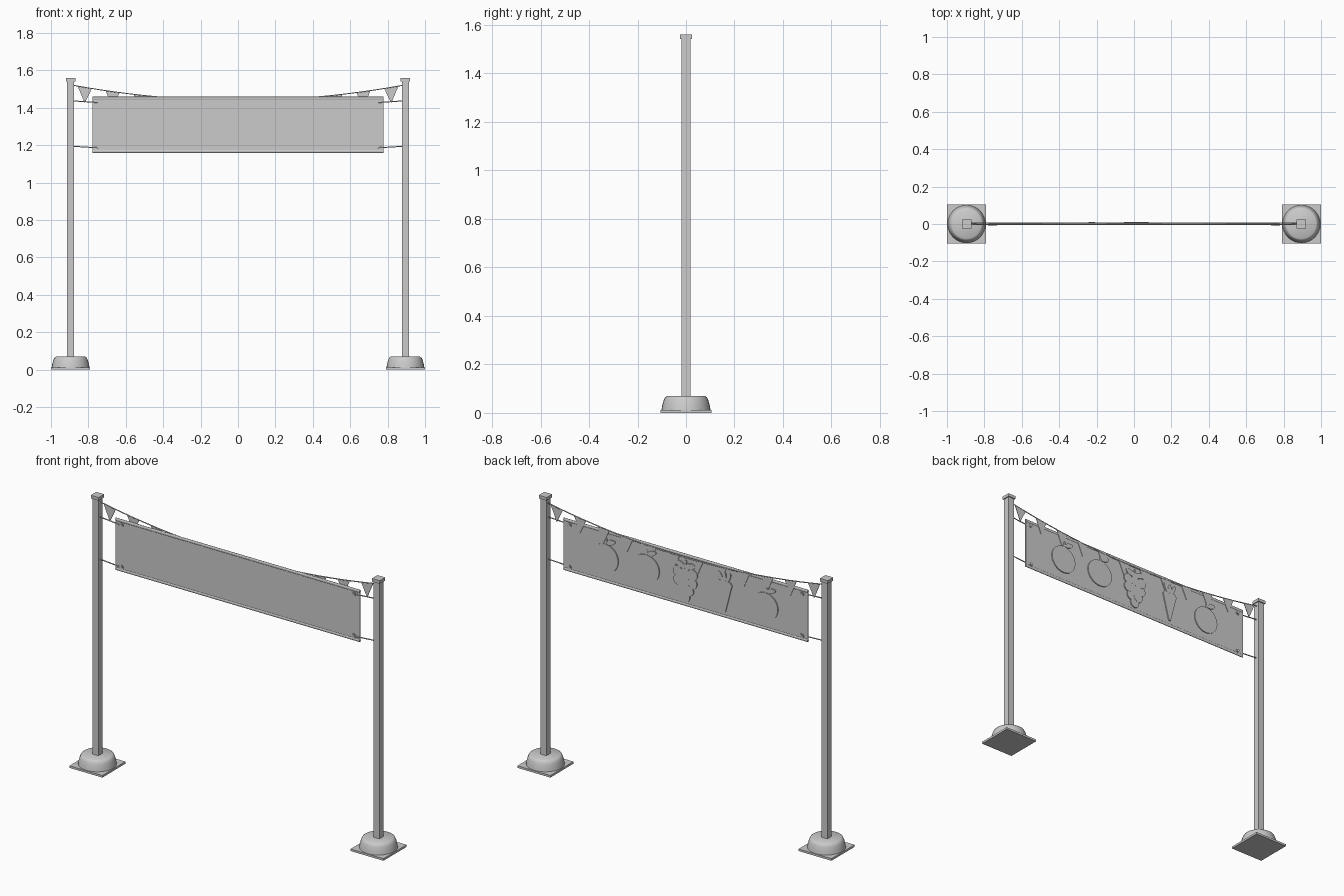
import bpy, bmesh, math
from mathutils import Vector

if "Cube" in bpy.data.objects:
    bpy.data.objects.remove(bpy.data.objects["Cube"])

grey = bpy.data.materials.new("plain grey")
grey.diffuse_color = (0.6, 0.6, 0.6, 1)
grey.use_nodes = True
grey.node_tree.nodes["Principled BSDF"].inputs["Base Color"].default_value = grey.diffuse_color


def finish(name, bm, smooth=None):
    bmesh.ops.recalc_face_normals(bm, faces=bm.faces)
    mesh = bpy.data.meshes.new(name)
    bm.to_mesh(mesh)
    bm.free()
    mesh.materials.append(grey)
    ob = bpy.data.objects.new(name, mesh)
    bpy.context.collection.objects.link(ob)
    if smooth:
        mesh.shade_smooth()
        bpy.context.view_layer.objects.active = ob
        ob.select_set(True)
        bpy.ops.object.shade_smooth_by_angle(angle=math.radians(smooth))
        ob.select_set(False)
    return ob


def box(name, center, size):
    bm = bmesh.new()
    bmesh.ops.create_cube(bm, size=1)
    for v in bm.verts:
        v.co = Vector(center) + Vector(a * b for a, b in zip(v.co, size))
    return finish(name, bm)


def lathe(name, center, profile, n=32, smooth=80):
    """Vertical turned part from (radius, z) pairs."""
    bm = bmesh.new()
    rings = [[bm.verts.new((center[0] + r * math.cos(2 * math.pi * i / n),
                            center[1] + r * math.sin(2 * math.pi * i / n), z))
              for i in range(n)] for r, z in profile]
    for a, b in zip(rings, rings[1:]):
        for i in range(n):
            bm.faces.new((a[i], a[(i + 1) % n], b[(i + 1) % n], b[i]))
    bm.faces.new(rings[0])
    bm.faces.new(rings[-1])
    return finish(name, bm, smooth)


def rope(name, points, radius):
    curve = bpy.data.curves.new(name, 'CURVE')
    curve.dimensions = '3D'
    curve.bevel_depth = radius
    curve.bevel_resolution = 1
    curve.use_fill_caps = True
    sp = curve.splines.new('POLY')
    sp.points.add(len(points) - 1)
    for p, co in zip(sp.points, points):
        p.co = (*co, 1)
    curve.materials.append(grey)
    ob = bpy.data.objects.new(name, curve)
    bpy.context.collection.objects.link(ob)
    return ob


def add_plate(bm, outline, y0, y1):
    """Extrude an (x, z) outline between two depths."""
    a = [bm.verts.new((x, y0, z)) for x, z in outline]
    b = [bm.verts.new((x, y1, z)) for x, z in outline]
    bm.faces.new(a)
    bm.faces.new(b)
    for i in range(len(a)):
        j = (i + 1) % len(a)
        bm.faces.new((a[i], a[j], b[j], b[i]))


def oval(cx, cz, rx, rz, tilt=0, n=24):
    c, s = math.cos(tilt), math.sin(tilt)
    pts = [(rx * math.cos(2 * math.pi * i / n), rz * math.sin(2 * math.pi * i / n)) for i in range(n)]
    return [(cx + x * c - z * s, cz + x * s + z * c) for x, z in pts]


POST_X = 0.895


def sag(x):
    return 1.44 + 0.104 * x * x


# Posts, feet and tie ropes on both sides
for side, s in (("left", -1), ("right", 1)):
    x = s * POST_X
    box(side + "_base_plate", (x, 0, 0.006), (0.21, 0.21, 0.012))
    lathe(side + "_base_weight", (x, 0),
          [(0.101, 0.012), (0.098, 0.03), (0.092, 0.052), (0.086, 0.065), (0.078, 0.07)])
    box(side + "_post", (x, 0, 0.805), (0.038, 0.038, 1.48))
    box(side + "_post_cap", (x, 0, 1.551), (0.05, 0.05, 0.018))
    for level, z0, z1 in (("upper", 1.438, 1.428), ("lower", 1.195, 1.186)):
        rope(f"{side}_{level}_tie", [(x, 0, z0), (s * 0.74, -0.005, z1)], 0.003)
        # Grommet passing through the banner
        bm = bmesh.new()
        for a, b in ((0.013, 0.006), (0.008, 0.009)):
            add_plate(bm, oval(s * 0.74, z1, a, a, n=16), -b, b)
        finish(f"{side}_{level}_grommet", bm, 40)

# Banner cloth with rolled hems
box("banner", (0, 0, 1.31), (1.555, 0.006, 0.296))
for name, z in (("top_hem", 1.451), ("bottom_hem", 1.168)):
    bm = bmesh.new()
    prof = [(0.0055 * math.cos(t * math.pi / 6), z + 0.009 * math.sin(t * math.pi / 6)) for t in range(12)]
    ends = [[bm.verts.new((ex, y, pz)) for y, pz in prof] for ex in (-0.778, 0.778)]
    for e in ends:
        bm.faces.new(e)
    for i in range(12):
        j = (i + 1) % 12
        bm.faces.new((ends[0][i], ends[0][j], ends[1][j], ends[1][i]))
    finish(name, bm, 50)

# Bunting line with pennants
FLAG_Y = 0.005
rope("bunting_line", [(x, FLAG_Y, sag(x)) for x in (-0.88 + 1.76 * i / 24 for i in range(25))], 0.0028)
bm = bmesh.new()
for i in range(12):
    x = (i - 5.5) * 0.149
    add_plate(bm, [(x - 0.038, sag(x - 0.038)), (x + 0.038, sag(x + 0.038)), (x, sag(x) - 0.085)],
              FLAG_Y - 0.0015, FLAG_Y + 0.0015)
finish("pennants", bm)

# Fruit and vegetable cut-outs on the rear of the banner
BACK = 0.002


def cutout(name, outlines):
    bm = bmesh.new()
    for i, o in enumerate(outlines):
        add_plate(bm, o, BACK, 0.0085 + 0.0003 * (i % 4))
    finish(name, bm)


def round_fruit(name, x, z, rx, rz):
    top = z + rz
    cutout(name, [oval(x, z, rx, rz, n=32),
                  [(x - 0.005, top - 0.01), (x + 0.005, top - 0.01), (x - 0.004, top + 0.032), (x - 0.014, top + 0.03)],
                  oval(x - 0.036, top + 0.016, 0.03, 0.014, -0.35, 14)])


round_fruit("first_apple", 0.51, 1.30, 0.083, 0.082)
round_fruit("second_apple", 0.25, 1.31, 0.085, 0.08)
round_fruit("orange", -0.51, 1.295, 0.08, 0.08)

# Grape bunch in narrowing rows
grapes = [oval(0, 1.30, 0.042, 0.07)]
for z, xs in ((1.352, (-0.048, 0, 0.048)), (1.302, (-0.045, 0.0, 0.045)),
              (1.255, (-0.024, 0.024)), (1.215, (0,))):
    grapes += [oval(x, z, 0.03, 0.03, n=16) for x in xs]
grapes += [oval(-0.03, 1.395, 0.035, 0.017, -0.3, 14), oval(0.03, 1.395, 0.035, 0.017, 0.3, 14),
           [(-0.006, 1.37), (0.006, 1.37), (0.004, 1.425), (-0.008, 1.425)]]
cutout("grapes", grapes)

# Carrot with three leaves
cx = -0.25
carrot = [[(cx - 0.048, 1.355), (cx - 0.036, 1.372), (cx + 0.036, 1.372), (cx + 0.048, 1.355),
           (cx + 0.006, 1.195), (cx - 0.006, 1.195)]]
carrot += [oval(cx + d, 1.393, 0.011, 0.032, -d * 18, 14) for d in (-0.024, 0, 0.024)]
cutout("carrot", carrot)
